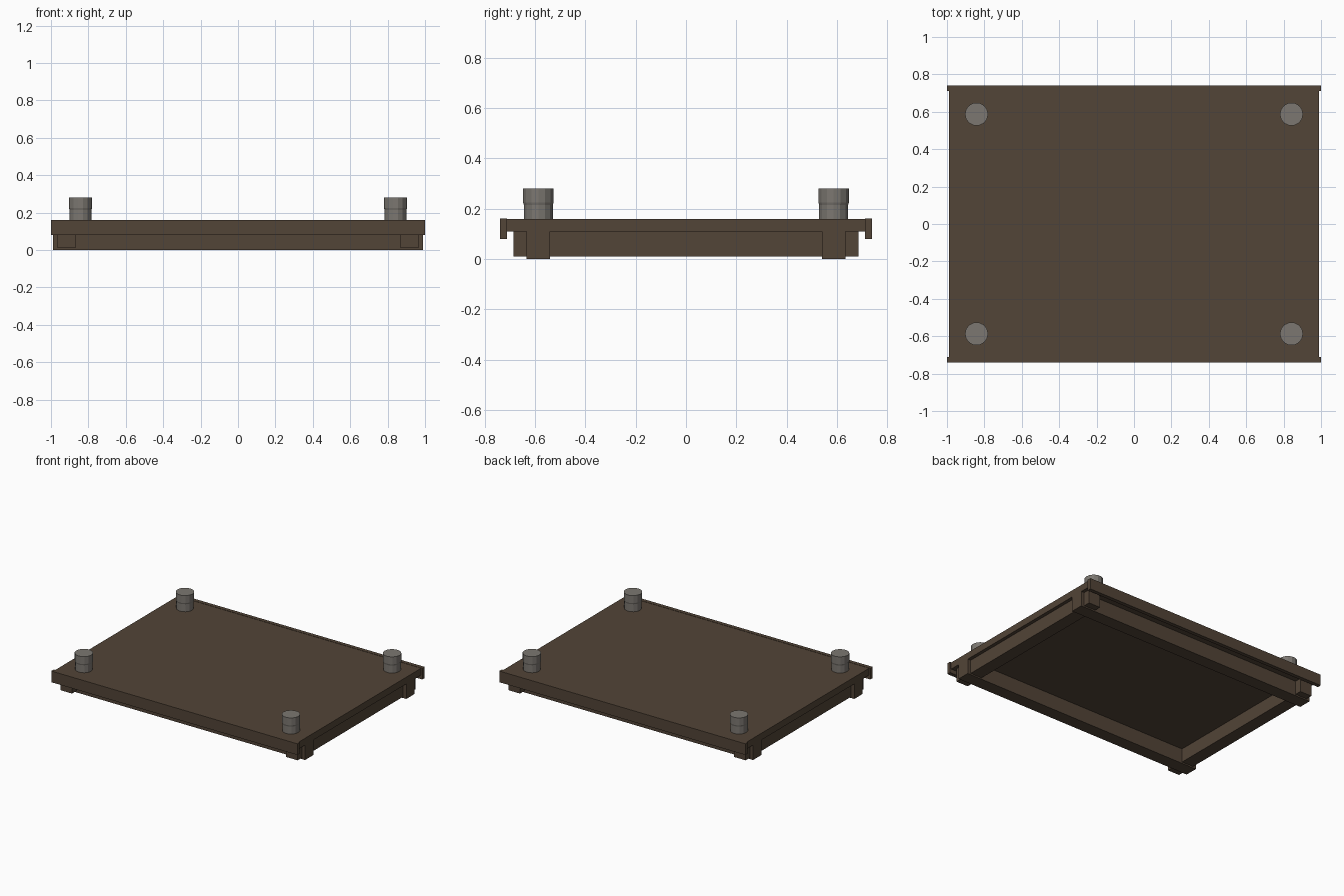
import bpy, bmesh, math

if "Cube" in bpy.data.objects:
    bpy.data.objects.remove(bpy.data.objects["Cube"])


def material(name, rgb):
    m = bpy.data.materials.new(name)
    m.diffuse_color = (*rgb, 1)
    m.use_nodes = True
    m.node_tree.nodes["Principled BSDF"].inputs["Base Color"].default_value = m.diffuse_color
    return m


wood = material("dark_brown_wood", (0.085, 0.058, 0.038))
metal = material("warm_grey_metal", (0.2, 0.185, 0.165))


def finish(name, bm, mat):
    bmesh.ops.recalc_face_normals(bm, faces=bm.faces)
    me = bpy.data.meshes.new(name)
    bm.to_mesh(me)
    bm.free()
    me.materials.append(mat)
    ob = bpy.data.objects.new(name, me)
    bpy.context.collection.objects.link(ob)
    return ob


def box(name, x, y, z, mat=wood):
    bm = bmesh.new()
    bmesh.ops.create_cube(bm, size=1)
    for v in bm.verts:
        v.co = [r[0] if c < 0 else r[1] for c, r in zip(v.co, (x, y, z))]
    return finish(name, bm, mat)


def peg(name, cx, cy, rings, sides=14):
    bm = bmesh.new()
    loops = []
    for r, z in rings:
        loops.append([bm.verts.new((cx + r * math.cos(2 * math.pi * i / sides),
                                    cy + r * math.sin(2 * math.pi * i / sides), z))
                      for i in range(sides)])
    for a, b in zip(loops, loops[1:]):
        for i in range(sides):
            j = (i + 1) % sides
            bm.faces.new((a[i], a[j], b[j], b[i]))
    bm.faces.new(loops[0])
    bm.faces.new(loops[-1])
    return finish(name, bm, metal)


def span(s, a, b):
    return (a, b) if s > 0 else (-b, -a)


# Flat top panel
box("top_panel", (-0.99, 0.99), (-0.712, 0.712), (0.11, 0.16))

for s, side, end in ((-1, "left", "front"), (1, "right", "back")):
    # Edge strips along front and back
    box(end + "_edge_strip", (-1, 1), span(s, 0.712, 0.74), (0.08, 0.162))
    # Crossing rails of the base frame
    box(end + "_rail", (-0.99, 0.99), span(s, 0.54, 0.635), (0, 0.11))
    box(side + "_rail", span(s, 0.87, 0.965), (-0.685, 0.685), (0.01, 0.11))
    # Corner pegs, slightly wider at the top
    for t, depth in ((-1, "front"), (1, "back")):
        peg(f"{depth}_{side}_peg", s * 0.842, t * 0.587,
            [(0.059, 0.155), (0.059, 0.215), (0.062, 0.225), (0.062, 0.28)])
